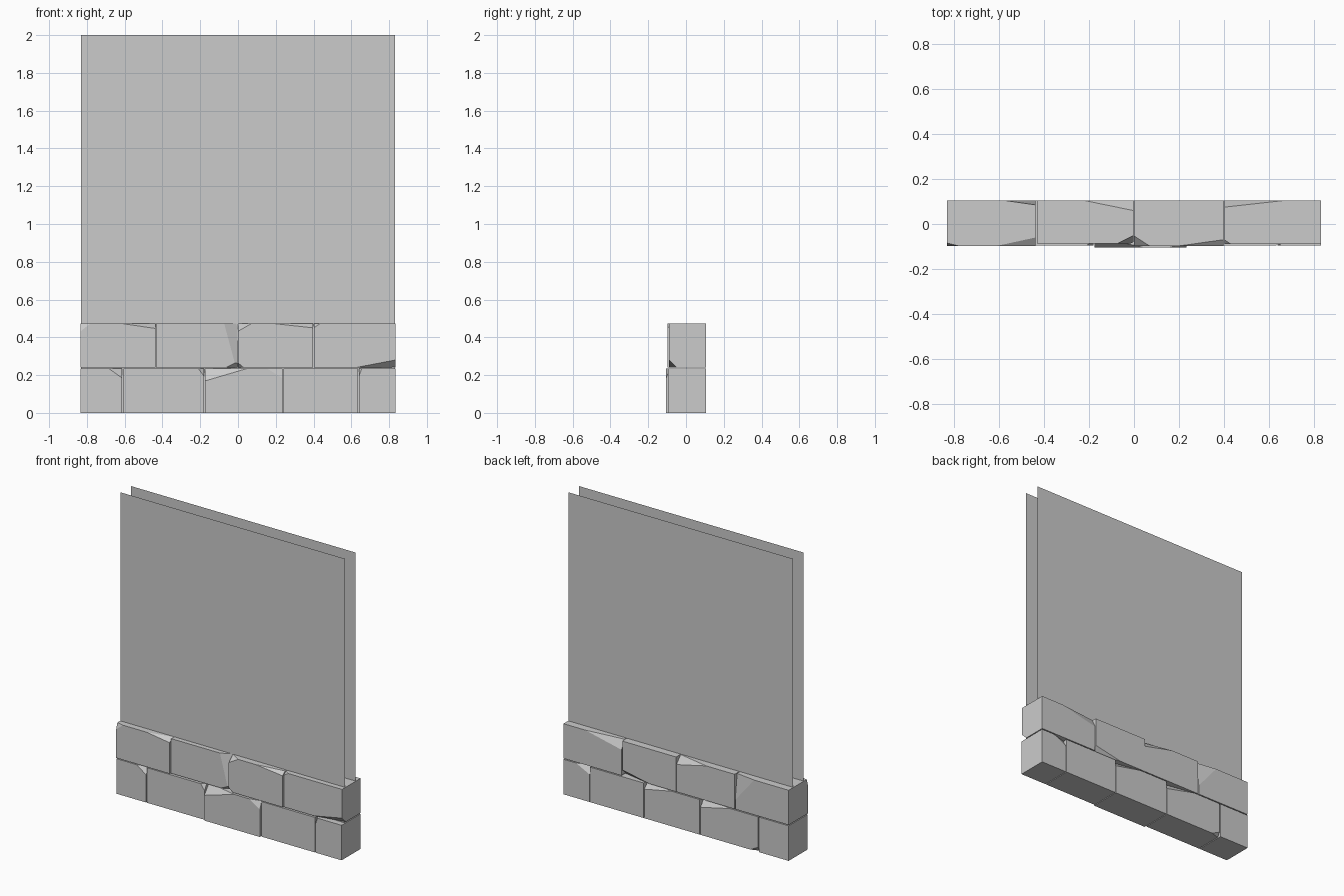
import bpy
import bmesh
from mathutils import Vector

if "Cube" in bpy.data.objects:
    bpy.data.objects.remove(bpy.data.objects["Cube"], do_unlink=True)

grey = bpy.data.materials.new("stone_grey")
grey.use_nodes = True
colour = (0.6, 0.6, 0.6, 1)
grey.diffuse_color = colour
grey.node_tree.nodes["Principled BSDF"].inputs["Base Color"].default_value = colour

L, R = -1, 1        # left / right end as seen from the front
F, B = -1, 1        # front / back
D, U = -1, 1        # bottom / top


def finish(bm, name):
    mesh = bpy.data.meshes.new(name)
    bm.to_mesh(mesh)
    bm.free()
    mesh.materials.append(grey)
    bpy.context.collection.objects.link(bpy.data.objects.new(name, mesh))


def brick(name, lo, hi, chips=()):
    """Block with corners chipped off; a chip is (side signs, cut lengths along x, y, z)."""
    lo, hi = Vector(lo), Vector(hi)
    bm = bmesh.new()
    bmesh.ops.create_cube(bm, size=1)
    for v in bm.verts:
        v.co = Vector([(hi if v.co[i] > 0 else lo)[i] for i in range(3)])
    for signs, cut in chips:
        corner = Vector([hi[i] if signs[i] > 0 else lo[i] for i in range(3)])
        normal = Vector([signs[i] / cut[i] for i in range(3)]).normalized()
        point = corner - Vector((signs[0] * cut[0], 0, 0))
        res = bmesh.ops.bisect_plane(
            bm, geom=bm.verts[:] + bm.edges[:] + bm.faces[:],
            plane_co=point, plane_no=normal, clear_outer=True)
        edges = [e for e in res["geom_cut"] if isinstance(e, bmesh.types.BMEdge)]
        bmesh.ops.holes_fill(bm, edges=edges)
    bmesh.ops.recalc_face_normals(bm, faces=bm.faces[:])
    finish(bm, name)


def panel(name, y, facing):
    """Thin single-sided wall sheet."""
    bm = bmesh.new()
    corners = [(-0.83, 0), (0.83, 0), (0.83, 2), (-0.83, 2)][::-facing]
    bm.faces.new([bm.verts.new((x, y, z)) for x, z in corners])
    finish(bm, name)


# Wall sheets
panel("front_wall_panel", -0.055, F)
panel("back_wall_panel", 0.055, B)

# Lower course: x start, x end, front y, chips
lower = [
    (-0.833, -0.613, -0.095, [((R, F, U), (0.07, 0.03, 0.05))]),
    (-0.607, -0.18, -0.095, [((R, F, U), (0.03, 0.02, 0.04)),
                             ((R, B, U), (0.22, 0.04, 0.05)),
                             ((L, B, D), (0.06, 0.02, 0.03))]),
    (-0.175, 0.235, -0.105, [((L, F, U), (0.22, 0.05, 0.065)),
                             ((R, F, U), (0.08, 0.02, 0.05)),
                             ((R, B, U), (0.2, 0.04, 0.04))]),
    (0.24, 0.635, -0.095, []),
    (0.64, 0.833, -0.095, [((L, F, U), (0.015, 0.02, 0.04)),
                           ((L, B, U), (0.1, 0.03, 0.05))]),
]

# Upper course
upper = [
    (-0.833, -0.438, -0.097, [((R, F, U), (0.17, 0.037, 0.025)),
                              ((L, F, U), (0.05, 0.012, 0.04)),
                              ((R, B, U), (0.14, 0.02, 0.17))]),
    (-0.433, -0.003, -0.087, [((R, F, U), (0.07, 0.035, 0.26)),
                              ((R, F, D), (0.06, 0.03, 0.03)),
                              ((R, B, U), (0.22, 0.045, 0.05))]),
    (0.0, 0.398, -0.098, [((L, F, U), (0.07, 0.045, 0.04)),
                          ((L, F, D), (0.03, 0.03, 0.025)),
                          ((R, F, U), (0.2, 0.028, 0.022)),
                          ((R, B, D), (0.2, 0.04, 0.04))]),
    (0.403, 0.833, -0.09, [((L, F, U), (0.03, 0.02, 0.02)),
                           ((R, F, D), (0.21, 0.04, 0.04)),
                           ((L, B, U), (0.27, 0.03, 0.06))]),
]

for course, row, z0, z1 in (("lower", lower, 0, 0.234), ("upper", upper, 0.24, 0.472)):
    for i, (x0, x1, y0, chips) in enumerate(row, 1):
        brick(f"{course}_brick_{i}", (x0, y0, z0), (x1, 0.105, z1), chips)
